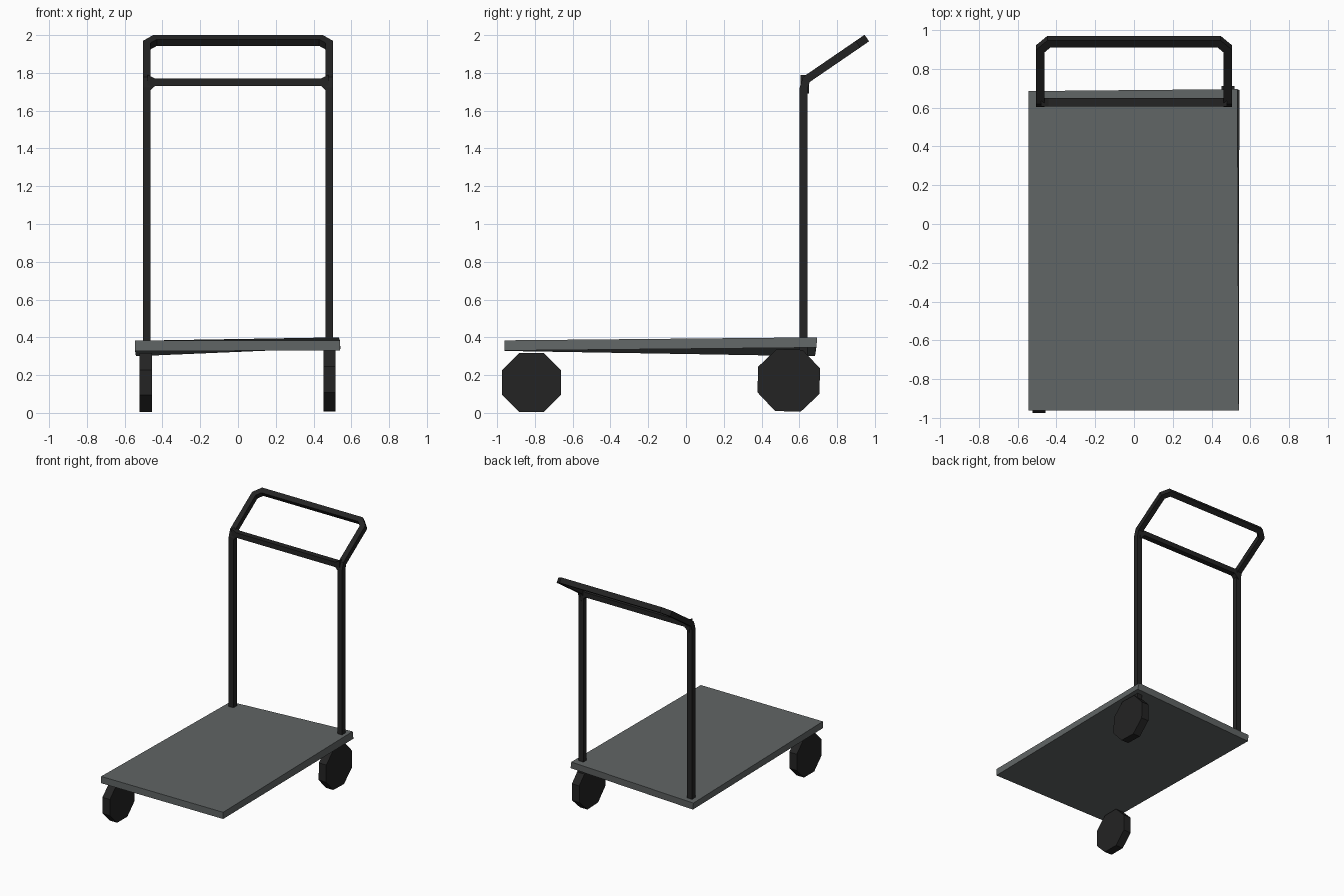
import bpy, bmesh, math
from mathutils import Vector

if "Cube" in bpy.data.objects:
    bpy.data.objects.remove(bpy.data.objects["Cube"])

def material(name, rgb):
    m = bpy.data.materials.new(name)
    m.diffuse_color = (*rgb, 1)
    m.use_nodes = True
    m.node_tree.nodes["Principled BSDF"].inputs["Base Color"].default_value = m.diffuse_color
    return m

GREY = material("slate grey", (0.118, 0.130, 0.130))
BLACK = material("soft black", (0.017, 0.017, 0.017))

def finish(name, bm, mat):
    bmesh.ops.recalc_face_normals(bm, faces=bm.faces)
    me = bpy.data.meshes.new(name)
    bm.to_mesh(me)
    bm.free()
    me.materials.append(mat)
    ob = bpy.data.objects.new(name, me)
    bpy.context.collection.objects.link(ob)
    return ob

def prism(name, bottom, top, mat):
    """Solid between two matching rings of points."""
    bm = bmesh.new()
    a = [bm.verts.new(p) for p in bottom]
    b = [bm.verts.new(p) for p in top]
    n = len(a)
    bm.faces.new(a)
    bm.faces.new(b)
    for i in range(n):
        j = (i + 1) % n
        bm.faces.new((a[i], a[j], b[j], b[i]))
    return finish(name, bm, mat)

def square_bar(name, path, half, mat):
    """Square tube swept along a path with mitred corners."""
    pts = [Vector(p) for p in path]
    bm = bmesh.new()
    ring = [pts[0] + Vector((x, y, 0)) for x, y in
            ((-half, -half), (half, -half), (half, half), (-half, half))]
    rings = [[bm.verts.new(p) for p in ring]]
    for i in range(1, len(pts)):
        d = (pts[i] - pts[i - 1]).normalized()
        nxt = (pts[i + 1] - pts[i]).normalized() if i + 1 < len(pts) else d
        n = (d + nxt).normalized()
        ring = [p + d * ((pts[i] - p).dot(n) / d.dot(n)) for p in ring]
        rings.append([bm.verts.new(p) for p in ring])
    for a, b in zip(rings, rings[1:]):
        for i in range(4):
            j = (i + 1) % 4
            bm.faces.new((a[i], a[j], b[j], b[i]))
    bm.faces.new(rings[0])
    bm.faces.new(rings[-1])
    return finish(name, bm, mat)

# Platform: slightly warped slab, sagging at the back left corner
bottom = [(-0.545, -0.96, 0.328), (0.54, -0.96, 0.33), (0.543, 0.69, 0.346), (-0.54, 0.683, 0.30)]
top = [(-0.545, -0.96, 0.382), (0.54, -0.96, 0.384), (0.533, 0.695, 0.40), (-0.545, 0.685, 0.354)]
prism("platform", bottom, top, GREY)

# Handle: one bent bar, foot to foot, with a tilted grip loop
side = [(0.483, 0.623, 0.305), (0.483, 0.623, 1.72), (0.483, 0.637, 1.765),
        (0.483, 0.903, 1.947), (0.438, 0.94, 1.9725)]
left = [(-x, y, z) for x, y, z in side]
square_bar("handle_frame", left + side[::-1], 0.021, BLACK)

# Crossbar with flared ends where it meets the posts
outline = [(-0.48, 1.69), (-0.44, 1.73), (0.44, 1.73), (0.48, 1.69),
           (0.48, 1.79), (0.44, 1.77), (-0.44, 1.77), (-0.48, 1.79)]
prism("handle_crossbar", [(x, 0.605, z) for x, z in outline],
      [(x, 0.65, z) for x, z in outline], BLACK)

# Two eight-sided wheels on opposite corners
def wheel(name, x0, x1, y, z, apothem, turn):
    r = apothem / math.cos(math.pi / 8)
    def ring(x):
        return [(x, y + r * math.cos(a), z + r * math.sin(a)) for a in
                (math.pi / 8 + turn + k * math.pi / 4 for k in range(8))]
    prism(name, ring(x0), ring(x1), BLACK)

wheel("front_left_wheel", -0.522, -0.456, -0.818, 0.161, 0.157, 0)
wheel("back_right_wheel", 0.452, 0.517, 0.544, 0.172, 0.164, -0.03)
